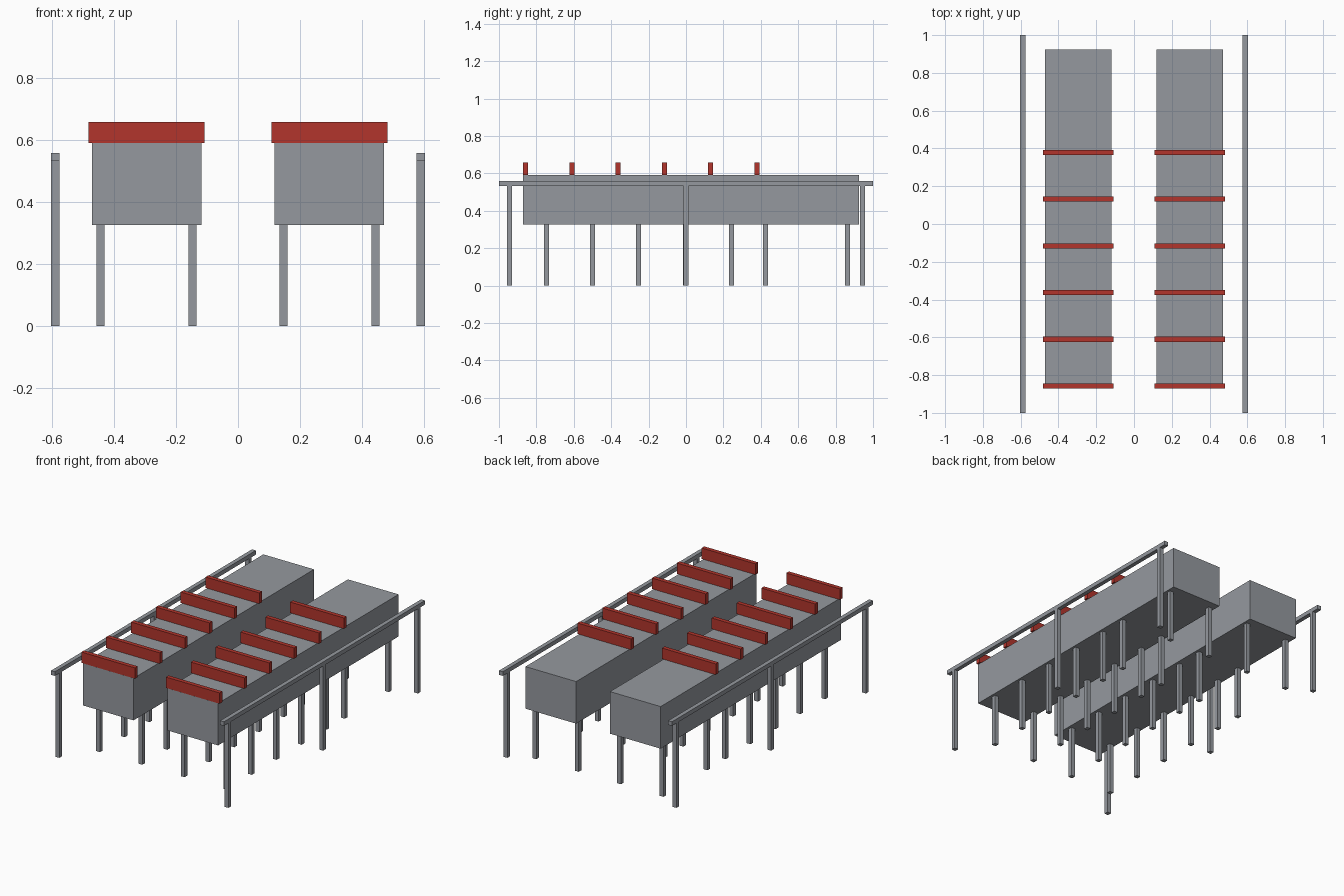
import bpy

if "Cube" in bpy.data.objects:
    bpy.data.objects.remove(bpy.data.objects["Cube"])


def material(name, rgb):
    m = bpy.data.materials.new(name)
    m.diffuse_color = (*rgb, 1)
    m.use_nodes = True
    m.node_tree.nodes["Principled BSDF"].inputs["Base Color"].default_value = m.diffuse_color
    return m


GREY = material("steel grey", (0.30, 0.318, 0.345))
RED = material("red", (0.445, 0.035, 0.025))


def box(name, x, y, z, mat):
    """Box from (min, max) ranges on each axis."""
    bpy.ops.mesh.primitive_cube_add(size=1, location=[sum(r) / 2 for r in (x, y, z)])
    o = bpy.context.object
    o.name = name
    o.scale = [r[1] - r[0] for r in (x, y, z)]
    bpy.ops.object.transform_apply(location=False, rotation=False, scale=True)
    o.data.materials.append(mat)
    return o


def around(c, half=0.0133):
    return (c - half, c + half)


def span(side, a, b):
    return tuple(sorted((side * a, side * b)))


LEG_Y = (-0.747, -0.5, -0.253, -0.004, 0.243, 0.425, 0.863)

for side, label in ((-1, "left"), (1, "right")):
    # long bed with its legs
    box(f"{label}_bed", span(side, 0.118, 0.471), (-0.871, 0.925), (0.326, 0.591), GREY)
    for y in LEG_Y:
        for x in (0.147, 0.443):
            box(f"{label}_bed_leg", around(side * x), around(y), (0, 0.326), GREY)

    # red cross bars on top of the bed
    for i in range(6):
        box(f"{label}_cross_bar", span(side, 0.1075, 0.482),
            around(-0.8575 + 0.2473 * i), (0.591, 0.659), RED)

    # outer handrail on three posts
    box(f"{label}_rail", around(side * 0.589), (-1, 1), (0.533, 0.559), GREY)
    for y in (-0.943, 0, 0.943):
        box(f"{label}_rail_post", around(side * 0.589), around(y), (0, 0.533), GREY)
